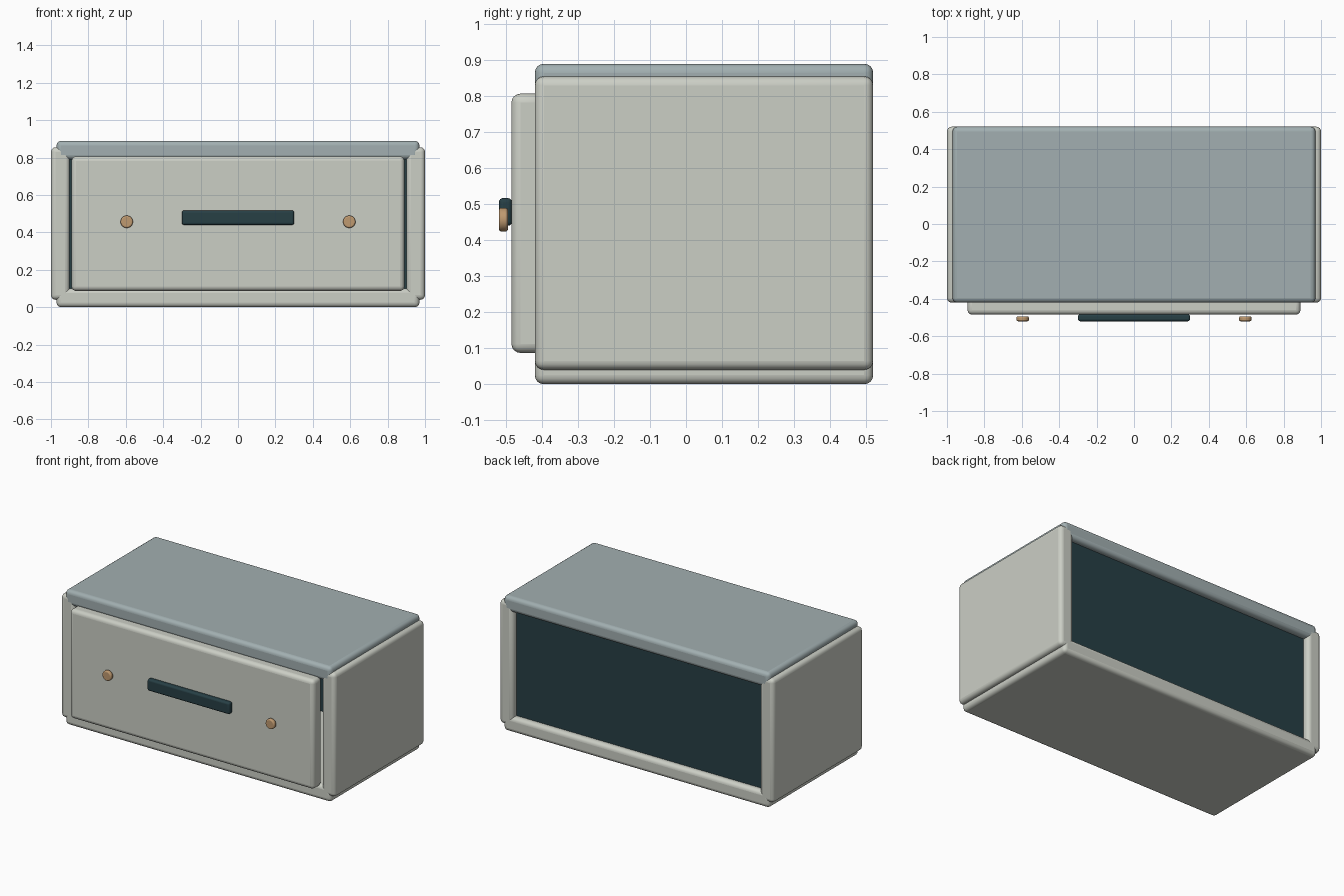
import bpy
import math

if "Cube" in bpy.data.objects:
    bpy.data.objects.remove(bpy.data.objects["Cube"])


def material(name, rgb):
    m = bpy.data.materials.new(name)
    m.diffuse_color = (*rgb, 1)
    m.use_nodes = True
    m.node_tree.nodes["Principled BSDF"].inputs["Base Color"].default_value = m.diffuse_color
    return m


SHELL = material("warm_grey", (0.60, 0.62, 0.56))
LID = material("blue_grey", (0.36, 0.43, 0.44))
DARK = material("dark_teal", (0.02, 0.05, 0.06))
BRASS = material("brass", (0.52, 0.32, 0.16))


def finish(name, mat, bevel):
    ob = bpy.context.object
    ob.name = name
    ob.data.materials.append(mat)
    if bevel:
        mod = ob.modifiers.new("Round", 'BEVEL')
        mod.width = bevel
        mod.segments = 4
        mod.limit_method = 'ANGLE'
    bpy.ops.object.shade_smooth_by_angle(angle=math.radians(35))
    return ob


def box(name, lo, hi, mat, bevel=0.0):
    bpy.ops.mesh.primitive_cube_add(
        size=1, location=[(a + b) / 2 for a, b in zip(lo, hi)])
    bpy.context.object.scale = [b - a for a, b in zip(lo, hi)]
    bpy.ops.object.transform_apply(location=False, rotation=False, scale=True)
    return finish(name, mat, bevel)


# Carcass: top, bottom and two sides
Y0, Y1 = -0.42, 0.52
box("top_panel", (-0.97, Y0, 0.79), (0.97, Y1, 0.89), LID, 0.025)
box("bottom_panel", (-0.97, Y0, 0.0), (0.97, Y1, 0.10), SHELL, 0.025)
box("left_side", (-1.0, Y0, 0.04), (-0.90, Y1, 0.855), SHELL, 0.025)
box("right_side", (0.90, Y0, 0.04), (1.0, Y1, 0.855), SHELL, 0.025)

# Recessed back panel
box("back_panel", (-0.92, 0.44, 0.08), (0.92, 0.48, 0.81), DARK)

# Drawer front with bar handle
box("drawer_front", (-0.89, -0.485, 0.087), (0.89, -0.395, 0.807), SHELL, 0.025)
box("handle", (-0.30, -0.52, 0.44), (0.30, -0.483, 0.517), DARK, 0.012)

# Round studs either side of the handle
for side, x in (("left", -0.595), ("right", 0.595)):
    bpy.ops.mesh.primitive_cylinder_add(
        vertices=32, radius=0.033, depth=0.026,
        location=(x, -0.507, 0.457), rotation=(math.pi / 2, 0, 0))
    finish(side + "_stud", BRASS, 0.008)
